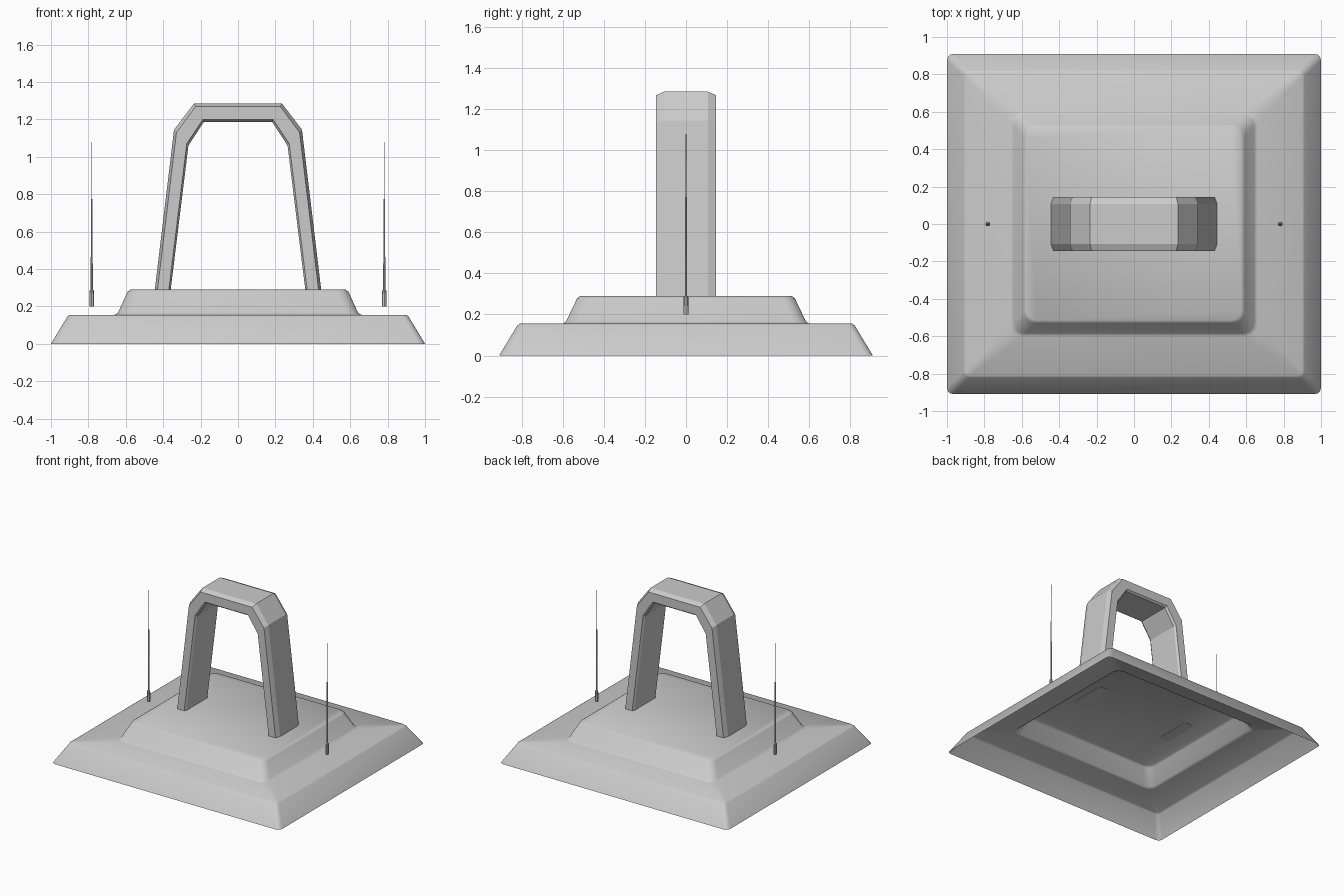
import bpy, bmesh, math
from mathutils import Vector

cube = bpy.data.objects.get("Cube")
if cube:
    bpy.data.objects.remove(cube, do_unlink=True)

grey = bpy.data.materials.new("plain grey")
grey.use_nodes = True
colour = (0.6, 0.6, 0.6, 1)
grey.diffuse_color = colour
grey.node_tree.nodes["Principled BSDF"].inputs["Base Color"].default_value = colour


def loft(name, rings, cap_start, cap_end, smooth_angle=None):
    """Skin a list of equal-length closed rings."""
    bm = bmesh.new()
    loops = [[bm.verts.new(p) for p in ring] for ring in rings]
    n = len(loops[0])
    for a, b in zip(loops, loops[1:]):
        for i in range(n):
            j = (i + 1) % n
            bm.faces.new((a[i], a[j], b[j], b[i]))
    if cap_start:
        bm.faces.new(loops[0][::-1])
    if cap_end:
        bm.faces.new(loops[-1])
    bmesh.ops.recalc_face_normals(bm, faces=bm.faces)
    mesh = bpy.data.meshes.new(name)
    bm.to_mesh(mesh)
    bm.free()
    mesh.materials.append(grey)
    obj = bpy.data.objects.new(name, mesh)
    bpy.context.collection.objects.link(obj)
    if smooth_angle:
        bpy.ops.object.select_all(action='DESELECT')
        obj.select_set(True)
        bpy.context.view_layer.objects.active = obj
        bpy.ops.object.shade_smooth_by_angle(angle=math.radians(smooth_angle))
    return obj


def rounded_rect(hx, hy, z, r, steps=3):
    ring = []
    for k, (sx, sy) in enumerate([(1, 1), (-1, 1), (-1, -1), (1, -1)]):
        for s in range(steps + 1):
            a = math.pi / 2 * (k + s / steps)
            ring.append((sx * (hx - r) + r * math.cos(a),
                         sy * (hy - r) + r * math.sin(a), z))
    return ring


# Stepped base: an open-bottomed shell of two sloping tiers
tiers = [(1.0, 0.91, 0, 0.035), (0.912, 0.822, 0.146, 0.03),
         (0.9, 0.81, 0.155, 0.025), (0.66, 0.6, 0.155, 0.06),
         (0.642, 0.584, 0.166, 0.06), (0.59, 0.53, 0.279, 0.06),
         (0.575, 0.515, 0.29, 0.055)]
loft("stepped_base", [rounded_rect(*t) for t in tiers], False, True, 35)

# Arched handle: chamfered section swept along a mitred path
outer = [(0.445, 0.288), (0.342, 1.145), (0.235, 1.285)]
inner = [(0.36, 0.288), (0.265, 1.06), (0.182, 1.187)]
outer += [(-x, z) for x, z in reversed(outer)]
inner += [(-x, z) for x, z in reversed(inner)]
half = 0.145
section = [(0, half - 0.038), (0.17, half), (0.88, half), (1, half - 0.015)]
section += [(t, -y) for t, y in reversed(section)]
rings = []
for o, i in zip(outer, inner):
    o, i = Vector((o[0], 0, o[1])), Vector((i[0], 0, i[1]))
    rings.append([o.lerp(i, t) + Vector((0, y, 0)) for t, y in section])
loft("arch_handle", rings, True, True)


# Thin aerials, one on each side, floating just above the base
def circle(x, z, r, n=8):
    return [(x + r * math.cos(math.tau * k / n),
             r * math.sin(math.tau * k / n), z) for k in range(n)]


profile = [(0.2, 0.013), (0.285, 0.011), (0.29, 0.006), (0.77, 0.004),
           (0.775, 0.002), (1.08, 0.0015)]
for side, x in (("left", 0.782), ("right", -0.782)):
    loft(side + "_aerial", [circle(x, z, r) for z, r in profile], True, True, 30)
